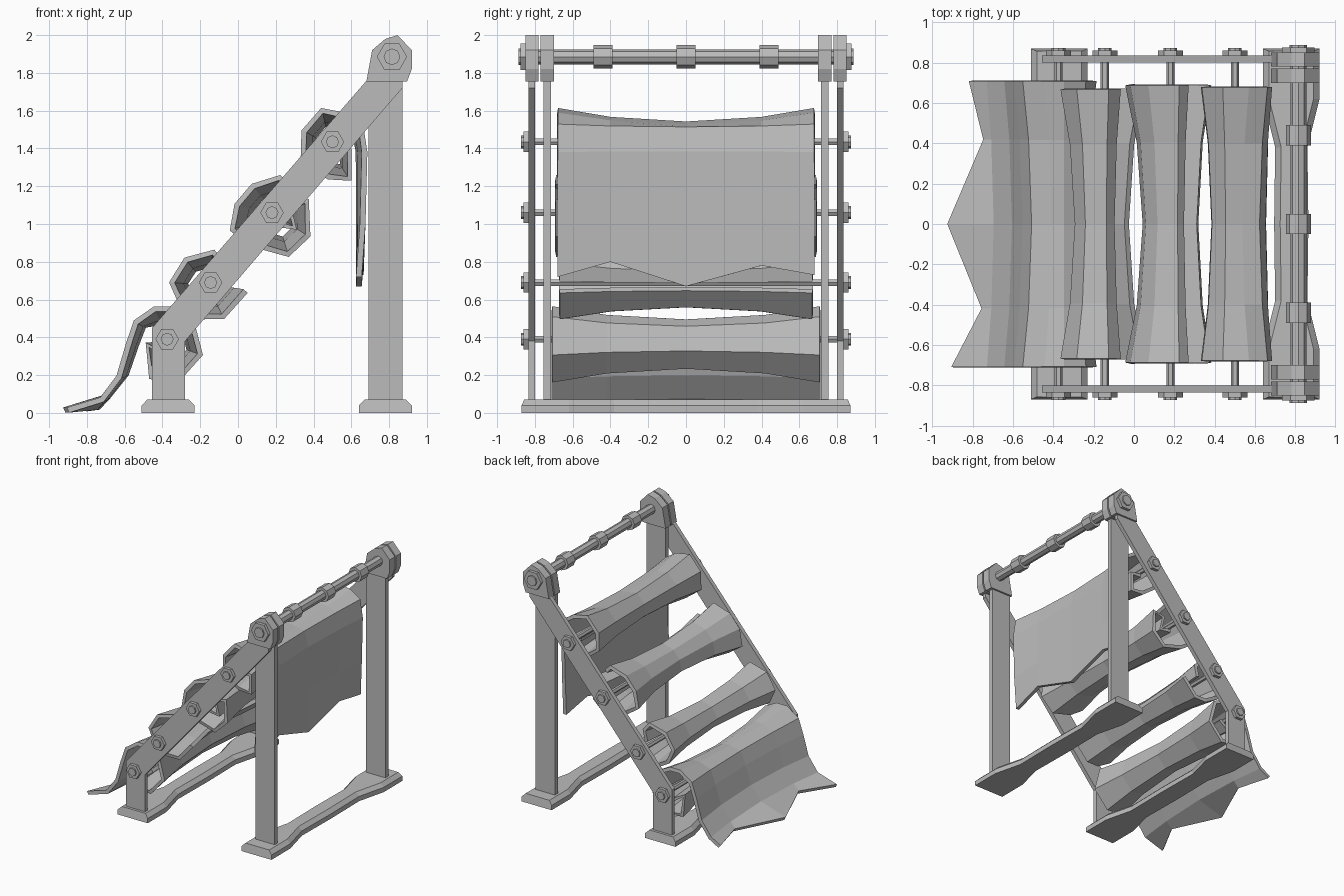
import bpy, bmesh, math
from mathutils import Vector

cube = bpy.data.objects.get("Cube")
if cube:
    bpy.data.objects.remove(cube, do_unlink=True)

grey = bpy.data.materials.new("plain_grey")
grey.use_nodes = True
grey.diffuse_color = (0.5, 0.5, 0.5, 1)
grey.node_tree.nodes["Principled BSDF"].inputs["Base Color"].default_value = (0.5, 0.5, 0.5, 1)


def loft(name, rows, closed=True, thickness=0):
    """Skin a list of equal-length rows of points; closed rows get end caps."""
    bm = bmesh.new()
    vrows = [[bm.verts.new(p) for p in row] for row in rows]
    n = len(rows[0])
    for a, b in zip(vrows, vrows[1:]):
        for i in range(n if closed else n - 1):
            j = (i + 1) % n
            bm.faces.new((a[i], a[j], b[j], b[i]))
    if closed:
        bm.faces.new(vrows[0])
        bm.faces.new(vrows[-1])
    bmesh.ops.recalc_face_normals(bm, faces=bm.faces)
    mesh = bpy.data.meshes.new(name)
    bm.to_mesh(mesh)
    bm.free()
    mesh.materials.append(grey)
    obj = bpy.data.objects.new(name, mesh)
    bpy.context.collection.objects.link(obj)
    if thickness:
        mod = obj.modifiers.new("thickness", "SOLIDIFY")
        mod.thickness = thickness
        mod.offset = 0
    return obj


def prism(name, outline, y0, y1):
    return loft(name, [[(x, y, z) for x, z in outline] for y in (y0, y1)])


def ring(x, z, r, sides):
    return [(x + r * math.cos(math.tau * i / sides), z + r * math.sin(math.tau * i / sides))
            for i in range(sides)]


def bolt(name, x, z, r, y0, y1, s):
    """Hex head with a smaller raised cap, along the y axis."""
    prism(name + "_head", ring(x, z, r, 6), s * y0, s * (y1 - 0.012))
    prism(name + "_cap", ring(x, z, r * 0.55, 8), s * (y1 - 0.02), s * y1)


# Base rails: wide feet, narrow middle, chamfered top
STATIONS = [(0.87, 0.14), (0.62, 0.14), (0.38, 0.08), (0.0, 0.085)]
stations = [(-y, w) for y, w in STATIONS] + [(y, w) for y, w in STATIONS[-2::-1]]
for name, cx in (("front_base_rail", -0.37), ("rear_base_rail", 0.78)):
    rows = []
    for y, w in stations:
        half = [(w, 0), (w, 0.04), (w - 0.03, 0.07)]
        section = half + [(-a, b) for a, b in reversed(half)]
        inset = 0.985 if abs(y) > 0.8 else 1
        rows.append([(cx + a, y * (inset if b > 0.05 else 1), b) for a, b in section])
    loft(name, rows)

# Roll centres, shared by axles, bolts and cloth
CENTRES = [(0.5, 1.435), (0.18, 1.06), (-0.145, 0.69), (-0.375, 0.39)]
BAR = [(-0.455, 0.05), (-0.28, 0.05), (-0.28, 0.38), (0.87, 1.72), (0.87, 1.77),
       (0.69, 1.77), (-0.36, 0.56), (-0.455, 0.45)]
HEAD = [(0.68, 1.755), (0.895, 1.755), (0.92, 1.82), (0.92, 1.92),
        (0.845, 2.0), (0.78, 1.98), (0.71, 1.92)]
POST = [(0.69, 0.05), (0.87, 0.05), (0.87, 1.85), (0.69, 1.77)]
for side, s in (("left", 1), ("right", -1)):
    prism(side + "_diagonal_bar", BAR, s * 0.8, s * 0.835)
    prism(side + "_rear_post", POST, s * 0.715, s * 0.755)
    prism(side + "_inner_head", HEAD, s * 0.7, s * 0.77)
    prism(side + "_outer_head", HEAD, s * 0.782, s * 0.85)
    bolt(side + "_head_bolt", 0.815, 1.885, 0.08, 0.84, 0.888, s)
    for i, (x, z) in enumerate(CENTRES):
        bolt(f"{side}_axle_bolt_{i + 1}", x, z, 0.062, 0.83, 0.873, s)

# Top rod with collars
prism("top_rod", ring(0.815, 1.885, 0.04, 8), -0.8, 0.8)
for i, y in enumerate((-0.44, 0, 0.44)):
    prism(f"rod_collar_{i + 1}", ring(0.815, 1.885, 0.062, 8), y - 0.05, y + 0.05)
for i, (x, z) in enumerate(CENTRES):
    prism(f"axle_{i + 1}", ring(x, z, 0.02, 6), -0.82, 0.82)


def cloth(name, curl, half_len, tail=(), hem=None):
    """Hourglass scroll of cloth; tail rows hang free and the last follows the hem."""
    cx = sum(p[0] for p in curl) / len(curl)
    cz = sum(p[1] for p in curl) / len(curl)
    rows = []
    for k, (t, s) in enumerate(((-1, 1), (-0.59, 0.75), (0, 0.62), (0.59, 0.75), (1, 1))):
        row = [Vector((cx + (x - cx) * s, t * half_len, cz + (z - cz) * s)) for x, z in curl]
        for i, (x, z) in enumerate(tail):
            fade = 1 - i / len(tail)
            p = Vector((x + (cx - x) * (1 - s) * 0.6 * fade, t * half_len, z + (cz - z) * (1 - s) * fade * 0.4))
            if i == len(tail) - 1:
                p.x, p.z = hem[k]
            row.append(p)
        rows.append(row)
    loft(name, rows, closed=False, thickness=0.03)


# Cloth rolls, top to bottom
cloth("top_roll", [(0.5, 1.4), (0.59, 1.39), (0.59, 1.24), (0.48, 1.25), (0.345, 1.35),
                   (0.35, 1.49), (0.445, 1.6), (0.565, 1.575)], 0.68,
      [(0.65, 1.52), (0.67, 1.38), (0.66, 1.0), (0.65, 0.7)],
      [(0.64, 0.72), (0.65, 0.8), (0.64, 0.67), (0.65, 0.78), (0.65, 0.73)])
cloth("upper_middle_roll", [(0.2, 1.0), (0.3, 0.98), (0.27, 1.1), (0.365, 1.12), (0.37, 0.94),
                            (0.265, 0.84), (0.09, 0.89), (-0.03, 0.97), (-0.005, 1.1),
                            (0.08, 1.2), (0.22, 1.245), (0.26, 1.2)], 0.69)
cloth("lower_middle_roll", [(-0.1, 0.7), (-0.08, 0.79), (-0.13, 0.85), (-0.275, 0.81),
                            (-0.35, 0.69), (-0.3, 0.58), (-0.18, 0.51), (-0.08, 0.51),
                            (0.04, 0.645)], 0.67)
cloth("bottom_roll", [(-0.3, 0.36), (-0.38, 0.3), (-0.48, 0.36), (-0.46, 0.19), (-0.32, 0.175),
                      (-0.2, 0.31), (-0.25, 0.5), (-0.35, 0.55), (-0.44, 0.55)], 0.71,
      [(-0.54, 0.48), (-0.58, 0.36), (-0.63, 0.19), (-0.72, 0.07), (-0.9, 0.02)],
      [(-0.9, 0.015), (-0.75, 0.03), (-0.92, 0.015), (-0.74, 0.03), (-0.81, 0.02)])
